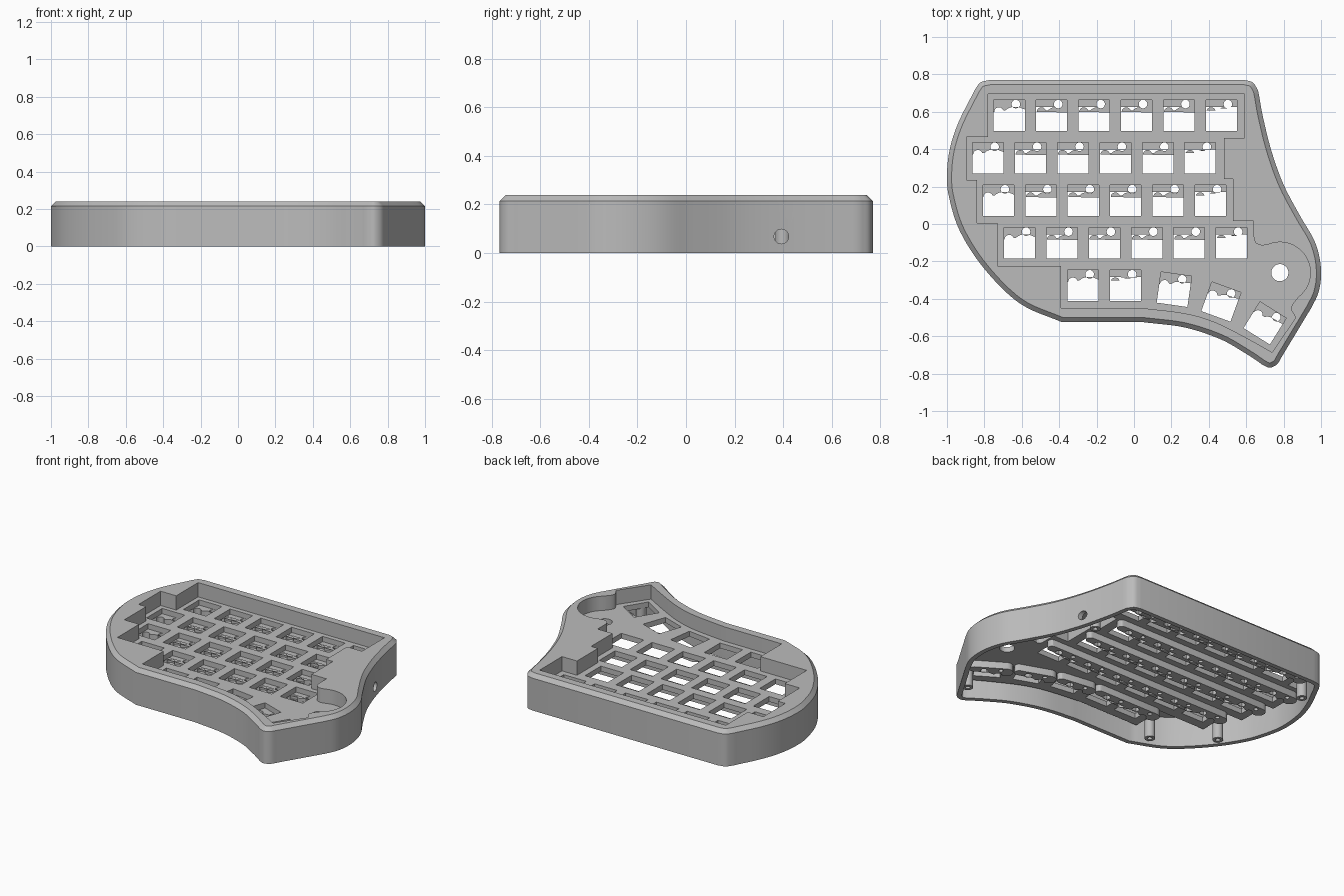
import bpy, bmesh
from math import cos, sin, radians, pi
from mathutils import Vector, Matrix

if "Cube" in bpy.data.objects:
    bpy.data.objects.remove(bpy.data.objects["Cube"])

grey = bpy.data.materials.new("matte grey")
grey.use_nodes = True
grey.diffuse_color = (0.5, 0.5, 0.5, 1)
grey.node_tree.nodes["Principled BSDF"].inputs["Base Color"].default_value = grey.diffuse_color


def spline(pts, steps=6):
    """Smooth curve through the points."""
    p = [Vector(q) for q in pts]
    p = [2 * p[0] - p[1]] + p + [2 * p[-1] - p[-2]]
    out = []
    for a, b, c, d in zip(p, p[1:], p[2:], p[3:]):
        for i in range(steps):
            t = i / steps
            out.append(b + (c - a) * t / 2 + (a - 2.5 * b + 2 * c - d / 2) * t**2
                       + (1.5 * (b - c) + (d - a) / 2) * t**3)
    return out + [p[-2]]


def arc(x, y, r, start=0, end=360, n=20):
    count = n if abs(end - start) == 360 else n + 1
    angles = [radians(start + (end - start) * i / n) for i in range(count)]
    return [Vector((x + r * cos(a), y + r * sin(a))) for a in angles]


def offset(loop, d):
    """Grow a clockwise loop by d."""
    out = []
    for i, p in enumerate(loop):
        e1 = (p - loop[i - 1]).normalized()
        e2 = (loop[(i + 1) % len(loop)] - p).normalized()
        n1, n2 = Vector((-e1.y, e1.x)), Vector((-e2.y, e2.x))
        out.append(p + (n1 + n2) * d / max(1 + n1.dot(n2), 0.3))
    return out


def finish(name, mesh):
    mesh.materials.clear()
    mesh.materials.append(grey)
    ob = bpy.data.objects.new(name, mesh)
    bpy.context.collection.objects.link(ob)
    bpy.ops.object.select_all(action='DESELECT')
    ob.select_set(True)
    bpy.context.view_layer.objects.active = ob
    bpy.ops.object.shade_smooth_by_angle(angle=radians(25))
    return ob


def prism(name, loops, z0, z1, place=Matrix()):
    """Extrude a flat shape; loops after the first are holes."""
    cu = bpy.data.curves.new(name, 'CURVE')
    cu.dimensions, cu.fill_mode, cu.extrude = '2D', 'BOTH', (z1 - z0) / 2
    for loop in loops:
        s = cu.splines.new('POLY')
        s.points.add(len(loop) - 1)
        for pt, v in zip(s.points, loop):
            pt.co = (v[0], v[1], 0, 1)
        s.use_cyclic_u = True
    tmp = bpy.data.objects.new(name, cu)
    bpy.context.collection.objects.link(tmp)
    dg = bpy.context.evaluated_depsgraph_get()
    mesh = bpy.data.meshes.new_from_object(tmp.evaluated_get(dg))
    bpy.data.objects.remove(tmp)
    bm = bmesh.new()
    bm.from_mesh(mesh)
    bmesh.ops.remove_doubles(bm, verts=bm.verts, dist=1e-5)
    bmesh.ops.recalc_face_normals(bm, faces=bm.faces)
    bm.transform(Matrix.Translation((0, 0, (z0 + z1) / 2)) @ place)
    bm.to_mesh(mesh)
    bm.free()
    return finish(name, mesh)


# Case outline, clockwise from the back right corner
outline = (spline([(.59, .77), (.635, .757), (.663, .715)], 4)
           + spline([(.668, .69), (.69, .57), (.735, .39), (.80, .21), (.89, .04), (.96, -.08),
                     (.992, -.18), (1, -.28), (.985, -.37), (.95, -.445)])
           + spline([(.79, -.71), (.765, -.75), (.725, -.768), (.685, -.752)], 4)
           + spline([(.67, -.74), (.59, -.688), (.46, -.615), (.27, -.553), (.05, -.525)])
           + spline([(-.385, -.525), (-.61, -.425), (-.80, -.24), (-.93, -.04), (-.988, .14),
                     (-1, .26), (-.985, .40), (-.94, .54), (-.86, .70)])
           + spline([(-.85, .72), (-.82, .757), (-.77, .77)], 4))

# Recessed pocket with stepped sides and a round bay for the thumb control
corners = lambda *pts: [Vector(p) for p in pts]
pocket = (corners((-.78, .695), (.59, .695), (.59, .46), (.48, .46), (.48, .24), (.53, .24),
                  (.53, .015), (.64, .015))
          + spline([(.64, -.07), (.652, -.102), (.685, -.116)], 4)
          + arc(.78, -.26, .163, 112, -52, 24)
          + spline([(.85, -.425), (.84, -.455), (.865, -.50)], 4)
          + spline([(.738, -.686), (.594, -.605), (.433, -.525), (.273, -.478), (.03, -.448)])
          + corners((-.39, -.448), (-.39, -.225), (-.73, -.225), (-.73, .005), (-.84, .005),
                    (-.84, .235), (-.895, .235), (-.895, .465), (-.78, .465)))

TOP, CEILING, PLATE_TOP, PLATE_LOW, STRIP_LOW = .24, .2, .145, .11, .065
PITCH, HALF = .2268, .083

# Outer wall with a chamfered top edge
bm = bmesh.new()
section = [(-.03, CEILING), (-.03, 0), (0, 0), (0, .215), (-.025, TOP)]
rings = [[bm.verts.new((p.x, p.y, z)) for p in offset(outline, d)] for d, z in section]
for a, b in zip(rings, rings[1:] + rings[:1]):
    for i in range(len(a)):
        bm.faces.new((a[i - 1], a[i], b[i], b[i - 1]))
bmesh.ops.recalc_face_normals(bm, faces=bm.faces)
mesh = bpy.data.meshes.new("outer_wall")
bm.to_mesh(mesh)
bm.free()
wall = finish("outer_wall", mesh)

# Cable hole through the right wall
bpy.ops.mesh.primitive_cylinder_add(vertices=24, radius=.03, depth=.3, location=(.74, .393, .068),
                                    rotation=(0, pi / 2, 0))
cutter = bpy.context.object
cutter.name = "cable_hole_cutter"
cutter.hide_render = True
cutter.hide_set(True)
cutter.display_type = 'WIRE'
cut = wall.modifiers.new("cable hole", 'BOOLEAN')
cut.object, cut.solver = cutter, 'EXACT'

# Top rim and the pocket wall hanging from it
prism("top_rim", [offset(outline, -.025), pocket], CEILING, TOP)
prism("pocket_wall", [offset(pocket, .022), pocket], PLATE_TOP, CEILING)

# Key rows: first key x, row y, key count, turn in degrees
rows = [(-.667, .581, 6, 0), (-.78, .353, 6, 0), (-.725, .126, 6, 0), (-.612, -.101, 6, 0),
        (-.272, -.329, 2, 0), (.215, -.35, 1, -8), (.466, -.416, 1, -20), (.70, -.53, 1, -32)]


def key_square(place):
    return [(place @ Vector((x * HALF, y * HALF, 0))).to_2d()
            for x, y in ((-1, -1), (1, -1), (1, 1), (-1, 1))]


places = [(Matrix.Translation((x, y, 0)) @ Matrix.Rotation(radians(turn), 4, 'Z'), n)
          for x, y, n, turn in rows]
squares = [key_square(m @ Matrix.Translation((i * PITCH, 0, 0))) for m, n in places for i in range(n)]
prism("key_plate", [offset(pocket, .022)] + squares + [arc(.78, -.26, .046)], PLATE_LOW, PLATE_TOP)

# Socket strips under each row, with notches and pin holes
for k, (place, n) in enumerate(places):
    edge, pins, screws = [], [], []
    for i in range(n):
        x = i * PITCH
        edge += [Vector((x - .1, .015))] + arc(x - .055, .018, .025, 180, 20, 8)
        edge += spline([(x - .02, .027), (x, .04), (x + .03, .045), (x + .1, .045)], 3)
        pins.append(arc(x + .035, .06, .023, n=16))
        screws.append(arc(x - .065, .075, .014, n=12))
    end = (n - 1) * PITCH
    body = edge + arc(end + .1, .073, .028, -80, 90, 6) + arc(-.1, .058, .043, 90, 260, 8)
    prism(f"socket_strip_{k + 1}", [body] + pins, STRIP_LOW + .02, PLATE_LOW, place)
    prism(f"socket_strip_base_{k + 1}", [body] + pins + screws, STRIP_LOW, STRIP_LOW + .02, place)

# Screw posts for the bottom cover
posts = [(-.785, -.15, CEILING), (-.85, .56, CEILING), (.64, .40, CEILING),
         (-.46, -.40, CEILING), (.775, -.635, PLATE_LOW)]
for i, (x, y, top) in enumerate(posts):
    prism(f"screw_post_{i + 1}", [arc(x, y, .032), arc(x, y, .015, n=12)], .005, top)
